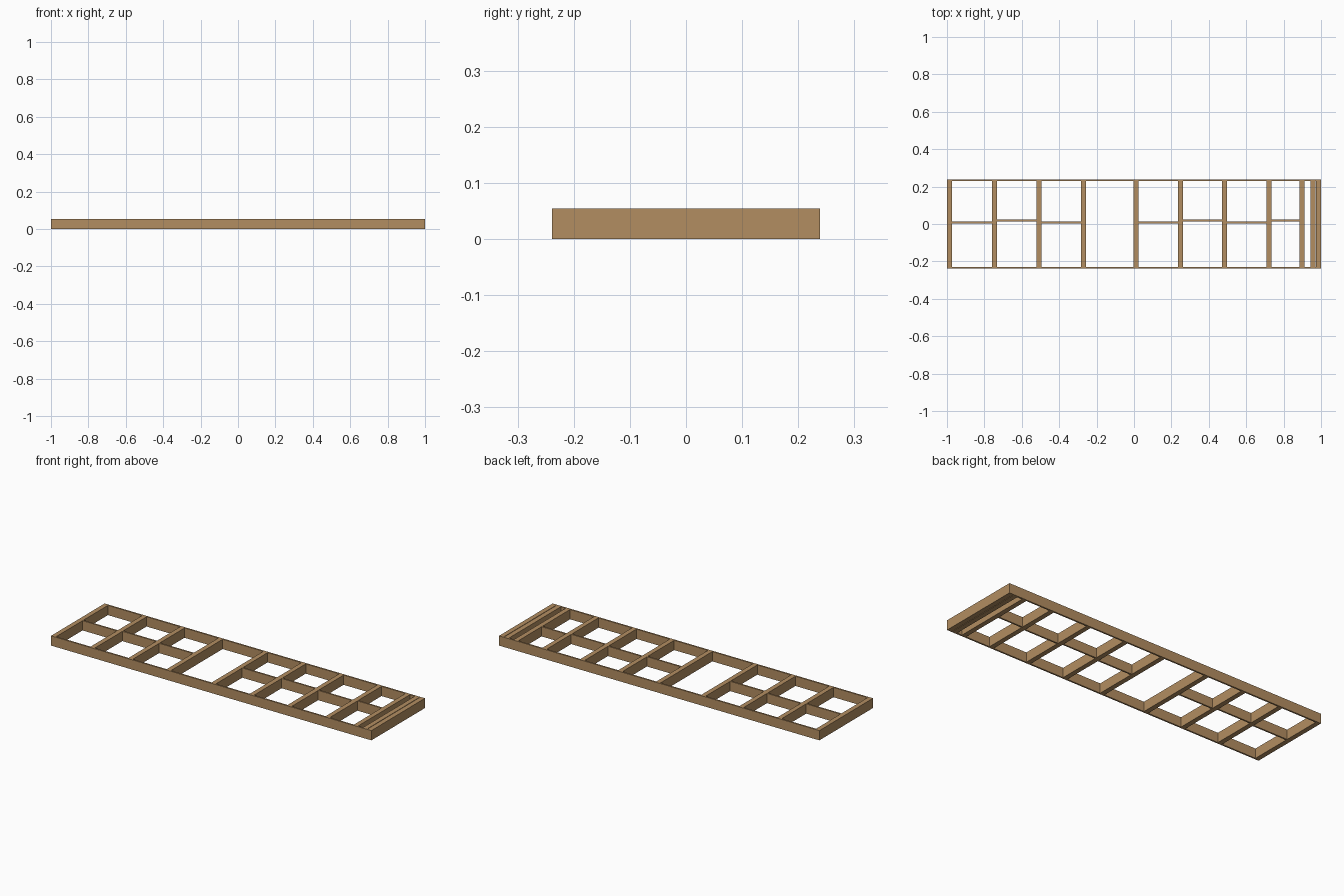
import bpy

if "Cube" in bpy.data.objects:
    bpy.data.objects.remove(bpy.data.objects["Cube"])

HEIGHT = 0.055
HALF_Y = 0.239
RAIL = 0.009      # side rail and blocking thickness
JOIST = 0.027     # cross joist width

wood = bpy.data.materials.new("wood")
wood.diffuse_color = (0.45, 0.27, 0.12, 1)
wood.use_nodes = True
wood.node_tree.nodes["Principled BSDF"].inputs["Base Color"].default_value = wood.diffuse_color


def beam(name, x0, x1, y0, y1):
    """Rectangular timber of full frame height."""
    bpy.ops.mesh.primitive_cube_add(size=1, location=((x0 + x1) / 2, (y0 + y1) / 2, HEIGHT / 2))
    ob = bpy.context.object
    ob.name = name
    ob.scale = (x1 - x0, y1 - y0, HEIGHT)
    bpy.ops.object.transform_apply(location=False, rotation=False, scale=True)
    ob.data.materials.append(wood)
    return ob


# long side rails
beam("front_rail", -1, 1, -HALF_Y, -HALF_Y + RAIL)
beam("back_rail", -1, 1, HALF_Y - RAIL, HALF_Y)

# cross joists, given by their left edge
joists = [-1, -0.759, -0.522, -0.284, -0.003, 0.235, 0.471, 0.708, 0.885, 0.943, 0.973]
for i, x in enumerate(joists):
    beam(f"joist_{i + 1}", x, x + JOIST, -HALF_Y + RAIL, HALF_Y - RAIL)

# staggered blocking between joists (bay index, y centre); one bay is left open
for bay, y in [(0, 0.008), (1, 0.019), (2, 0.008), (4, 0.008), (5, 0.019), (6, 0.008), (7, 0.019)]:
    beam(f"blocking_{bay + 1}", joists[bay] + JOIST, joists[bay + 1], y - RAIL / 2, y + RAIL / 2)
